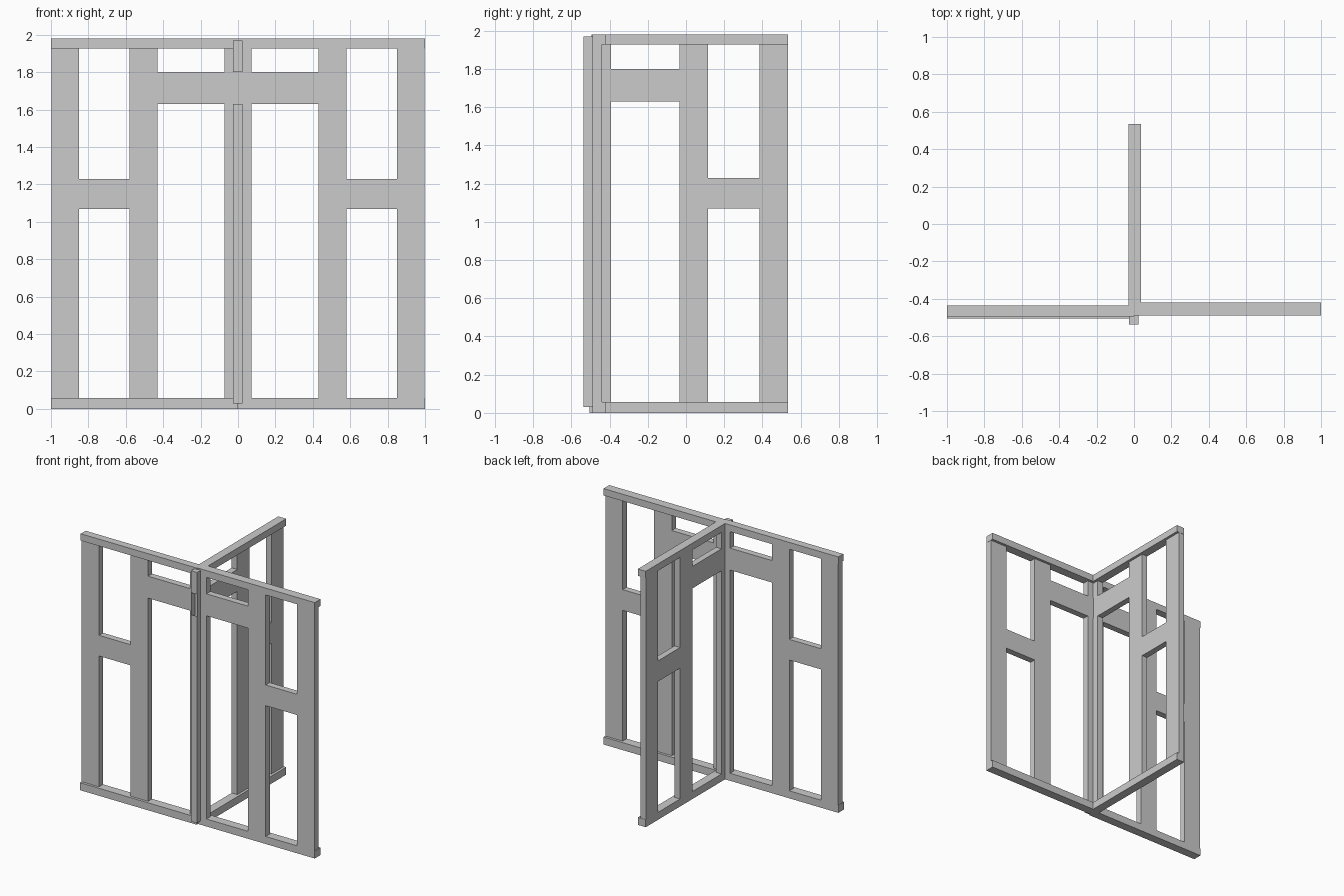
import bpy, bmesh
from mathutils import Matrix, Vector

if "Cube" in bpy.data.objects:
    bpy.data.objects.remove(bpy.data.objects["Cube"])


def box(bm, a, b):
    c = [(p + q) / 2 for p, q in zip(a, b)]
    s = [abs(q - p) for p, q in zip(a, b)]
    m = Matrix.Translation(c) @ Matrix.Diagonal((*s, 1))
    return bmesh.ops.create_cube(bm, size=1, matrix=m)


def finish(bm, name):
    bmesh.ops.recalc_face_normals(bm, faces=bm.faces)
    me = bpy.data.meshes.new(name)
    bm.to_mesh(me)
    bm.free()
    ob = bpy.data.objects.new(name, me)
    bpy.context.collection.objects.link(ob)


# place() maps (distance along panel, depth) to world x, y
def panel(name, place, stile, rail_top, rail_bottom):
    parts = {
        "bottom_rail": [(0, 1, 0, 0.058, rail_bottom)],
        "top_rail": [(0, 1, 1.927, 1.98, rail_top)],
        "stiles": [(0.85, 0.998, 0.058, 1.927, stile), (0.43, 0.58, 0.058, 1.927, stile),
                   (0.022, 0.073, 0.058, 1.927, stile)],
        "crossbars": [(0.58, 0.85, 1.07, 1.23, stile), (0.0, 0.43, 1.63, 1.80, stile)],
    }
    for part, boxes in parts.items():
        bm = bmesh.new()
        for u0, u1, z0, z1, (d0, d1) in boxes:
            box(bm, (*place(u0, d0), z0), (*place(u1, d1), z1))
        finish(bm, f"{name}_{part}")


# Three framed panels meeting at a central hinge line
panel("right", lambda u, d: (u, d), (-0.49, -0.44), (-0.49, -0.42), (-0.49, -0.42))
panel("left", lambda u, d: (-u, d), (-0.485, -0.435), (-0.495, -0.435), (-0.505, -0.435))
panel("back", lambda u, d: (d, u - 0.465), (-0.03, 0.018), (-0.03, 0.038), (-0.03, 0.038))

# Hinge post, with its front open at crossbar height
bm = bmesh.new()
box(bm, (-0.026, -0.536, 0.03), (0.024, -0.486, 1.97))
for z in (1.63, 1.80):
    bmesh.ops.bisect_plane(bm, geom=bm.verts[:] + bm.edges[:] + bm.faces[:],
                           plane_co=(0, 0, z), plane_no=(0, 0, 1))
opening = [f for f in bm.faces
           if (f.calc_center_median() - Vector((-0.001, -0.536, 1.715))).length < 0.01]
bmesh.ops.delete(bm, geom=opening, context='FACES_ONLY')
finish(bm, "hinge_post")
